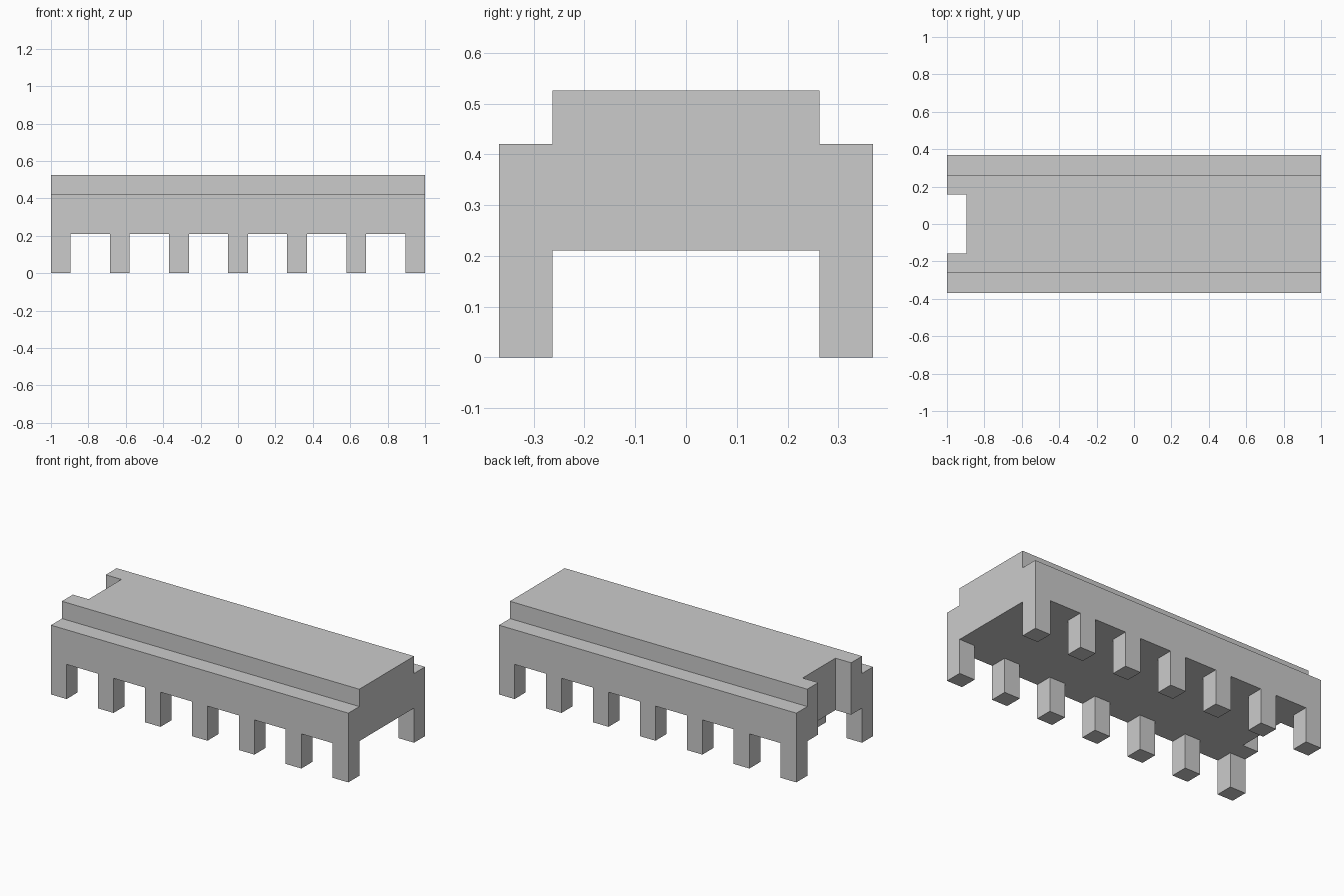
import bpy
import bmesh
from mathutils import Vector

if "Cube" in bpy.data.objects:
    bpy.data.objects.remove(bpy.data.objects["Cube"])

U = 2 / 19          # one grid unit: the model is 19 x 7 x 5 units
PINS = 7            # pins per side, one unit wide, three units apart


def extrude_profile(name, points, direction):
    """Closed profile (in grid units) extruded into a solid."""
    bm = bmesh.new()
    face = bm.faces.new([bm.verts.new(Vector(p) * U) for p in points])
    result = bmesh.ops.extrude_face_region(bm, geom=[face], use_keep_orig=True)
    moved = [g for g in result["geom"] if isinstance(g, bmesh.types.BMVert)]
    bmesh.ops.translate(bm, verts=moved, vec=Vector(direction) * U)
    bmesh.ops.recalc_face_normals(bm, faces=bm.faces[:])
    mesh = bpy.data.meshes.new(name)
    bm.to_mesh(mesh)
    bm.free()
    obj = bpy.data.objects.new(name, mesh)
    bpy.context.collection.objects.link(obj)
    return obj


# Central body: plan outline with the end notch, raised to full height
plan = [(-9.5, -2.5), (9.5, -2.5), (9.5, 2.5), (-9.5, 2.5),
        (-9.5, 1.5), (-8.5, 1.5), (-8.5, -1.5), (-9.5, -1.5)]
extrude_profile("body", [(x, y, 2) for x, y in plan], (0, 0, 3))

# Side rails: comb outline whose teeth are the pins, mirrored front to back
comb = [(9.5, 4), (-9.5, 4)]
for i in range(PINS):
    x = -9.5 + 3 * i
    comb += [(x, 2)] if i else []
    comb += [(x, 0), (x + 1, 0)]
    comb += [(x + 1, 2)] if i < PINS - 1 else []
rail = extrude_profile("pin_rails", [(x, -3.5, z) for x, z in comb], (0, 1, 0))
mirror = rail.modifiers.new("mirror", "MIRROR")
mirror.use_axis = (False, True, False)
mirror.use_mirror_merge = False
